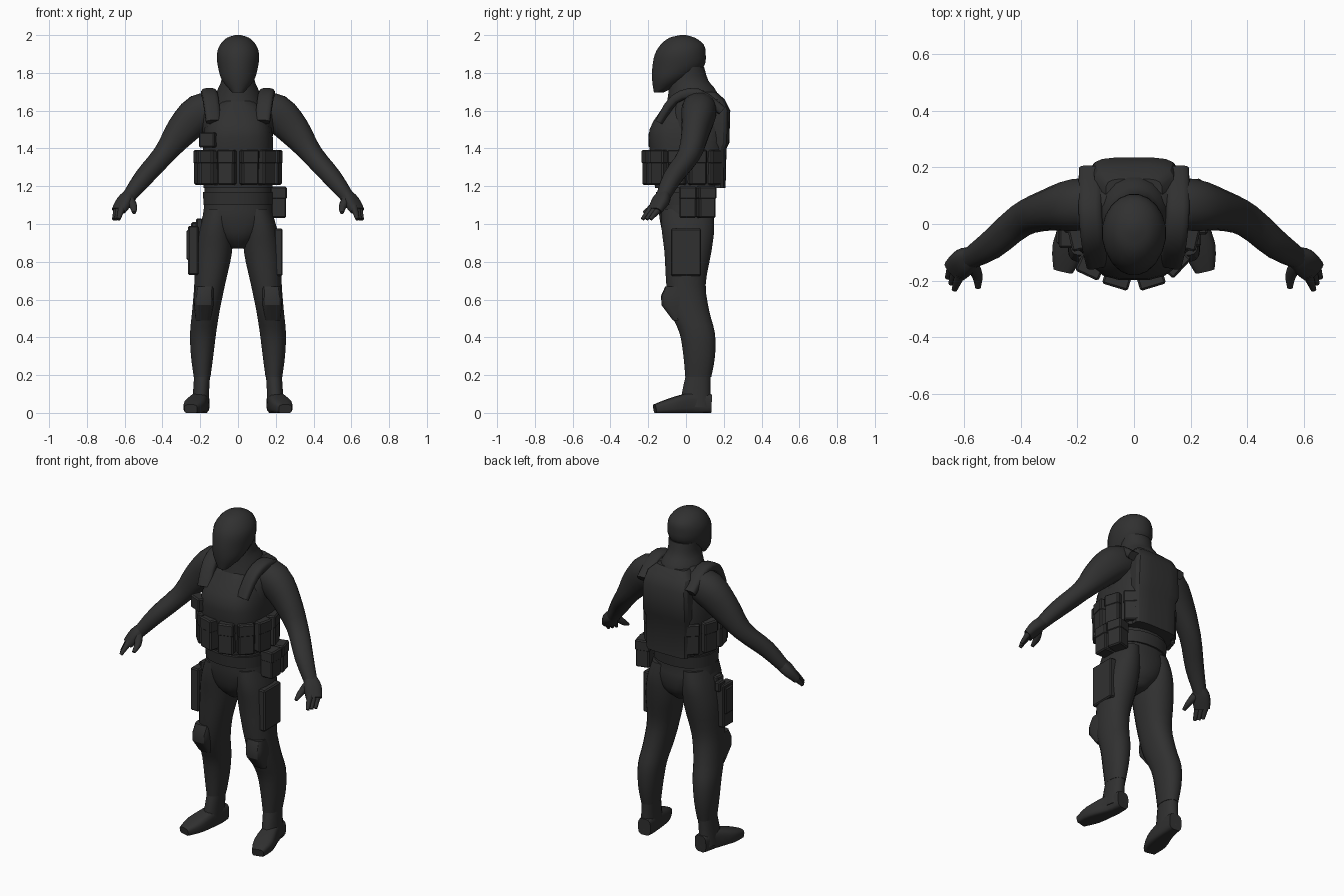
import bpy, bmesh, math
from mathutils import Vector, Matrix

if "Cube" in bpy.data.objects:
    bpy.data.objects.remove(bpy.data.objects["Cube"], do_unlink=True)

SHADE = 0.03
cloth = bpy.data.materials.new("charcoal")
cloth.use_nodes = True
cloth.diffuse_color = (SHADE, SHADE, SHADE, 1)
cloth.node_tree.nodes["Principled BSDF"].inputs["Base Color"].default_value = cloth.diffuse_color
SIDES = {"left": 1, "right": -1}


def finish(name, bm, angle):
    bmesh.ops.recalc_face_normals(bm, faces=bm.faces)
    mesh = bpy.data.meshes.new(name)
    bm.to_mesh(mesh)
    bm.free()
    mesh.materials.append(cloth)
    part = bpy.data.objects.new(name, mesh)
    bpy.context.collection.objects.link(part)
    bpy.ops.object.select_all(action='DESELECT')
    part.select_set(True)
    bpy.context.view_layer.objects.active = part
    bpy.ops.object.shade_smooth_by_angle(angle=math.radians(angle))


def outline(count, power):
    # superellipse: power of one is round, smaller is boxier
    for i in range(count):
        a = math.tau * (i + 0.5) / count
        c, s = math.cos(a), math.sin(a)
        yield math.copysign(abs(c) ** power, c), math.copysign(abs(s) ** power, s)


def smooth_rings(rings, steps):
    # Catmull-Rom blend between neighbouring rings
    rings = [Vector(r) for r in rings]
    padded = [rings[0], *rings, rings[-1]]
    for a, b, c, d in zip(padded, padded[1:], padded[2:], padded[3:]):
        for k in range(steps):
            t = k / steps
            slope_in, slope_out = (c - a) / 2, (d - b) / 2
            bend = b + slope_in * t
            bend += ((c - b) * 3 - slope_in * 2 - slope_out) * t ** 2
            bend += ((b - c) * 2 + slope_in + slope_out) * t ** 3
            yield bend
    yield rings[-1]


def loft(name, rings, side=1, level=False, power=0.9, count=16, steps=3, angle=50):
    """Skin rings of (x, y, z, width radius, depth radius), level or square to their path."""
    rings = list(smooth_rings(rings, steps))
    centres = [Vector(r[:3]) for r in rings]
    bm = bmesh.new()
    rows = []
    for i, ring in enumerate(rings):
        across, along = Vector((1, 0, 0)), Vector((0, 1, 0))
        if not level:
            path = centres[min(i + 1, len(rings) - 1)] - centres[max(i - 1, 0)]
            across = path.cross(Vector((0, 0, 1))).normalized()
            along = across.cross(path.normalized())
        row = []
        for u, v in outline(count, power):
            p = centres[i] + across * ring[3] * u + along * ring[4] * v
            row.append(bm.verts.new((side * p.x, p.y, max(p.z, 0))))
        rows.append(row)
    for lower, upper in zip(rows, rows[1:]):
        for i in range(count):
            bm.faces.new((lower[i - 1], lower[i], upper[i], upper[i - 1]))
    bm.faces.new(rows[0])
    bm.faces.new(rows[-1])
    finish(name, bm, angle)


def core(name, rings, **style):
    """Central part from level rings of (z, y, width radius, depth radius)."""
    loft(name, [(0, y, z, w, d) for z, y, w, d in rings], level=True, **style)


def box(name, centre, size, turn=0):
    bm = bmesh.new()
    bmesh.ops.create_cube(bm, size=1, matrix=Matrix.Diagonal((*size, 1)))
    bmesh.ops.bevel(bm, geom=bm.edges[:], offset=0.007, segments=1, affect='EDGES')
    bm.transform(Matrix.Translation(centre) @ Matrix.Rotation(math.radians(turn), 4, 'Z'))
    finish(name, bm, 30)


def pouch(name, centre, width, height, turn, depth=0.06):
    # pouch body with a slightly raised flap over its top
    flap_centre = Vector(centre) + Vector((0, 0, height * 0.3))
    box(name, centre, (width, depth, height), turn)
    box(name + "_flap", flap_centre, (width * 1.05, depth * 1.1, height * 0.4), turn)


# Head and neck
core("head", [(1.695, -.145, .03, .025), (1.76, -.09, .085, .09), (1.83, -.043, .107, .137),
              (1.9, -.03, .113, .136), (1.95, -.02, .095, .115), (1.985, -.02, .06, .07),
              (2, -.015, .015, .015)], power=1, count=20)
core("neck", [(1.6, .04, .15, .15), (1.7, .035, .115, .13), (1.76, .015, .09, .105),
              (1.83, .02, .088, .078)], power=1)

# Trunk under the vest, and belt
core("trunk", [(.87, .01, .04, .07), (.93, .01, .12, .125), (1.02, .005, .185, .145),
               (1.12, 0, .18, .145), (1.4, .02, .18, .16), (1.6, .05, .2, .135),
               (1.66, .06, .17, .105), (1.71, .06, .1, .07)], count=20)
core("belt", [(1.1, 0, .185, .155), (1.17, 0, .187, .162)], steps=1, count=20)

# Armoured vest with a back panel that steps in below the shoulder blades
core("vest", [(1.19, .01, .185, .175), (1.4, .01, .188, .205), (1.5, .01, .18, .205),
              (1.58, .03, .155, .18), (1.65, .04, .1, .14)], power=.7, steps=2, count=20)
core("back_panel", [(1.19, .16, .14, .05), (1.4, .16, .145, .055), (1.43, .17, .155, .06),
                    (1.6, .17, .15, .065), (1.66, .14, .14, .065), (1.7, .11, .1, .05)],
     power=.5, steps=1, angle=30)

# Pouches spaced evenly round the vest
for name, side in SIDES.items():
    for i, place in enumerate(("front", "corner", "side", "flank", "rear")):
        turn = 17 + 30 * i
        a = math.radians(turn)
        spot = (side * 0.2 * math.sin(a), -0.2 * math.cos(a), 1.3)
        pouch(f"{name}_{place}_pouch", spot, .09, .185, side * turn)
box("radio_pouch", (-.155, -.155, 1.445), (.09, .06, .08), -25)

# Left hip pouches and thigh plate, right thigh holster
for place, x, y, turn in (("front", .215, .01, 90), ("rear", .205, .105, 105)):
    pouch(f"hip_pouch_{place}", (x, y, 1.115), .09, .165, turn, .08)
box("thigh_plate", (.214, 0, .85), (.045, .16, .25))
box("holster", (-.237, -.035, .86), (.055, .1, .26))
box("holster_cover", (-.25, -.035, .89), (.045, .075, .16))
box("holster_grip", (-.23, 0, .98), (.035, .06, .06))
box("holster_strap", (-.205, -.02, .98), (.035, .06, .1))

for name, side in SIDES.items():
    loft(name + "_shoulder_strap", [(.13, -.14, 1.54, .04, .02), (.145, -.06, 1.66, .042, .025),
                                    (.155, .06, 1.69, .042, .028), (.15, .19, 1.6, .045, .025)],
         side, power=.6, count=12)

    # Arm from shoulder to wrist
    loft(name + "_arm", [(.1, .07, 1.61, .085, .085), (.2, .068, 1.59, .093, .1),
                         (.3, .05, 1.49, .073, .085), (.395, .015, 1.365, .06, .056),
                         (.5, -.072, 1.245, .052, .048), (.585, -.125, 1.135, .036, .034)], side)

    # Hand with three thick fingers and a thumb
    loft(name + "_palm", [(.57, -.115, 1.155, .036, .034), (.6, -.135, 1.12, .05, .034),
                          (.632, -.165, 1.07, .045, .024)], side, power=.75)
    knuckle, tip = Vector((.625, -.155, 1.09)), Vector((.645, -.21, 1.025))
    for finger, k in (("outer", 1), ("middle", 0), ("inner", -1)):
        shift = Vector((.012, .021, 0)) * k
        loft(f"{name}_{finger}_finger", [(*(knuckle + shift), .02, .02),
                                         (*(tip + shift), .01, .01)], side, count=8, steps=1)
    loft(name + "_thumb", [(.575, -.14, 1.135, .026, .024), (.553, -.18, 1.09, .02, .018),
                           (.55, -.225, 1.06, .01, .008)], side, count=8)

    # Leg from hip to ankle, with a knee pad
    loft(name + "_leg", [(.1, .005, 1.08, .075, .135), (.117, .01, .98, .09, .142),
                         (.13, .01, .85, .1, .126),
                         (.15, 0, .68, .083, .106), (.17, .02, .54, .074, .105),
                         (.185, .06, .42, .07, .095), (.19, .07, .3, .06, .085),
                         (.19, .065, .19, .045, .07)], side, level=True)
    loft(name + "_knee_pad", [(.185, -.03, .49, .04, .04), (.182, -.06, .57, .052, .07),
                              (.18, -.06, .62, .052, .073), (.175, -.055, .67, .05, .055)],
         side, level=True, power=.5, steps=1, angle=30)

    # Boot shaft and outward turned foot
    loft(name + "_boot_shaft", [(.2, .05, .03, .045, .085), (.195, .055, .12, .043, .075),
                                (.19, .065, .2, .043, .067)], side, level=True)
    loft(name + "_boot", [(.19, .133, .05, .04, .05), (.2, .04, .05, .045, .06),
                          (.23, -.08, .035, .058, .042), (.25, -.165, .02, .035, .025)],
         side, power=.6)
